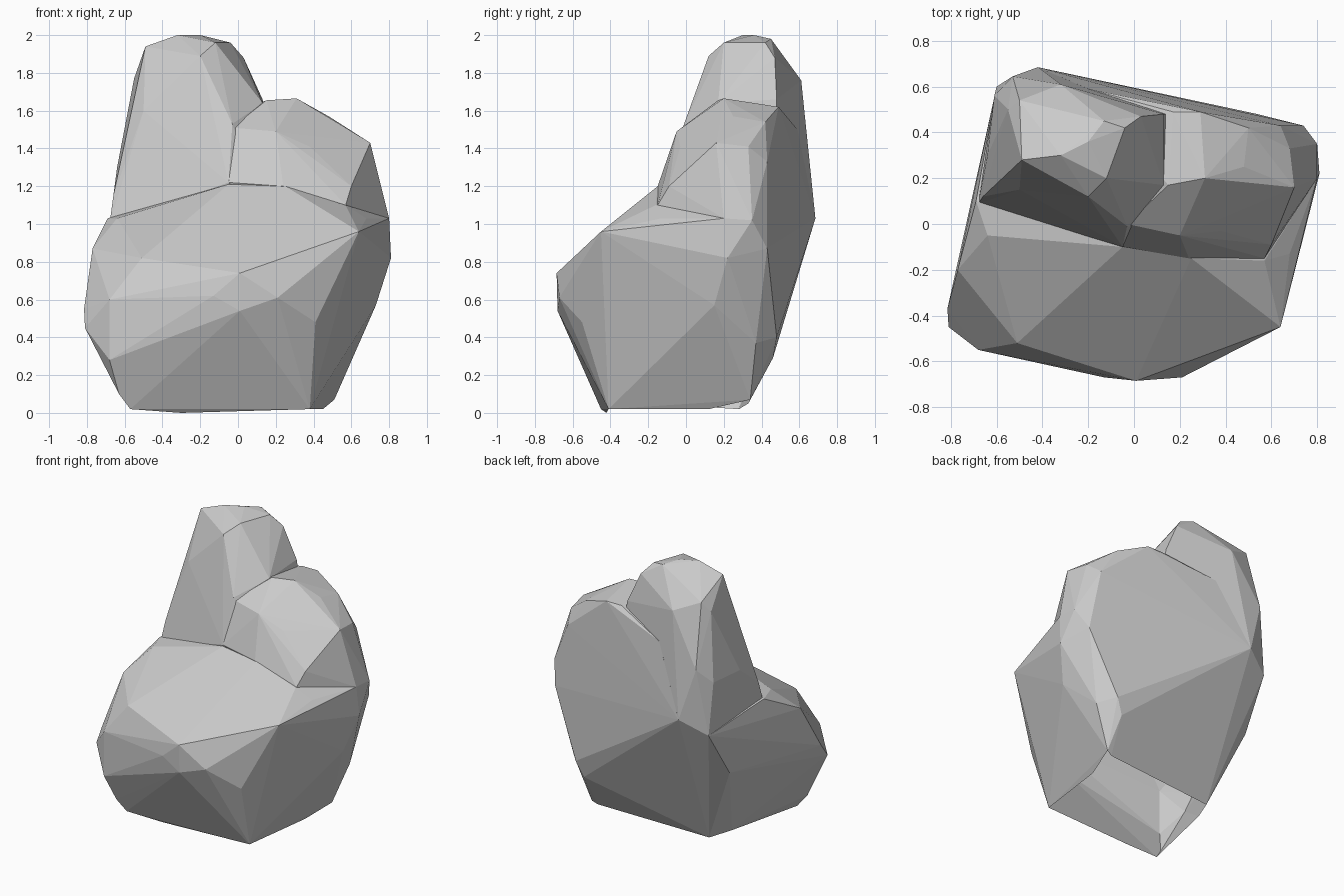
import bpy, bmesh


def hull(name, points):
    """Faceted convex stone wrapped around a few corner points."""
    bm = bmesh.new()
    for p in points:
        bm.verts.new(p)
    res = bmesh.ops.convex_hull(bm, input=bm.verts[:])
    loose = {g for g in res["geom_interior"] + res["geom_unused"]
             if isinstance(g, bmesh.types.BMVert)}
    bmesh.ops.delete(bm, geom=list(loose), context='VERTS')
    bmesh.ops.recalc_face_normals(bm, faces=bm.faces[:])
    mesh = bpy.data.meshes.new(name)
    bm.to_mesh(mesh)
    bm.free()
    ob = bpy.data.objects.new(name, mesh)
    bpy.context.collection.objects.link(ob)
    return ob


# Broad base with the sloping front ledge
rock = hull("rock", [
    (-.57, -.45, .02), (-.3, -.42, 0), (.38, -.41, .02), (.45, .12, .02),
    (.47, .33, .05), (.51, .34, .07), (-.38, .28, .02), (-.45, .12, .03),
    (-.63, -.48, .1), (-.81, -.45, .45), (-.815, -.37, .55), (-.68, -.55, .28),
    (-.68, -.55, .6), (-.13, -.67, .62), (.01, -.68, .54), (.01, -.685, .74),
    (.21, -.67, .61), (.41, -.55, .48), (.64, -.45, .96), (-.51, -.52, .82),
    (.73, .15, .57), (.63, .37, .37), (.54, .48, .4), (.49, .46, .29),
    (.81, .22, .82), (.8, .35, 1.02), (.8, .2, 1.03), (.74, .43, .87),
    (-.42, .685, 1.03), (-.13, .56, .68), (-.6, .6, .93), (-.62, .39, .59),
    (-.77, -.2, .87), (-.69, .1, 1.03), (-.64, -.05, 1.03),
    (-.17, -.29, 1.04), (-.05, -.1, 1.21), (.25, -.15, 1.2),
    (.57, -.16, 1.1), (.68, -.13, 1.03)])

# Tall peak on the left
peak = hull("peak", [
    (-.32, .3, 2), (-.2, .36, 2), (-.13, .45, 1.98), (-.12, .2, 1.96),
    (-.04, .42, 1.96), (-.2, .12, 1.89), (-.5, .54, 1.84), (-.49, .28, 1.94),
    (-.5, .15, 1.6), (-.55, .5, 1.77), (-.57, .3, 1.6), (-.32, .61, 1.76),
    (-.53, .645, 1.4), (-.61, .56, 1.3), (-.64, .3, 1.3), (-.66, .12, 1.15),
    (-.68, .09, 1.0), (.03, .47, 1.88), (.13, .48, 1.66), (.13, .17, 1.64),
    (-.03, -.01, 1.53), (-.25, .05, 1.5), (-.05, -.1, 1.22),
    (-.42, .685, 1.03), (-.6, .6, .93), (-.13, .55, .72), (-.62, .39, .62),
    (.25, .48, 1.0), (.2, -.05, .9), (-.5, .1, .7)])

# Lower shoulder on the right, filling the saddle beside the peak
shoulder = hull("shoulder", [
    (.17, .49, 1.62), (.29, .49, 1.62), (.31, .2, 1.665), (.15, .17, 1.655),
    (.2, -.05, 1.49), (-.03, .0, 1.51), (.38, -.03, 1.41), (.48, .25, 1.57),
    (.5, .42, 1.54), (.7, .16, 1.43), (.68, .33, 1.41), (.64, .43, 1.33),
    (.6, -.09, 1.2), (.66, .03, 1.1), (.57, -.15, 1.1), (.24, -.15, 1.2),
    (-.05, -.1, 1.22), (.8, .2, 1.03), (.8, .35, 1.02), (.74, .43, .87),
    (.6, .42, .5), (-.42, .685, 1.03), (-.2, .59, 1.5), (-.13, .56, .72),
    (.6, -.05, .8)])

# Fuse the three masses into one flat-faced stone
for part in (peak, shoulder):
    mod = rock.modifiers.new("join_" + part.name, 'BOOLEAN')
    mod.operation = 'UNION'
    mod.solver = 'EXACT'
    mod.object = part
bpy.context.view_layer.update()
mesh = bpy.data.meshes.new_from_object(
    rock.evaluated_get(bpy.context.evaluated_depsgraph_get()))
rock.modifiers.clear()

# Leave the underside open
bm = bmesh.new()
bm.from_mesh(mesh)
under = [f for f in bm.faces if f.normal.z < -.85 and f.calc_center_median().z < .06]
bmesh.ops.delete(bm, geom=under, context='FACES')
bm.to_mesh(mesh)
bm.free()
rock.data = mesh
for part in (peak, shoulder):
    bpy.data.objects.remove(part)
